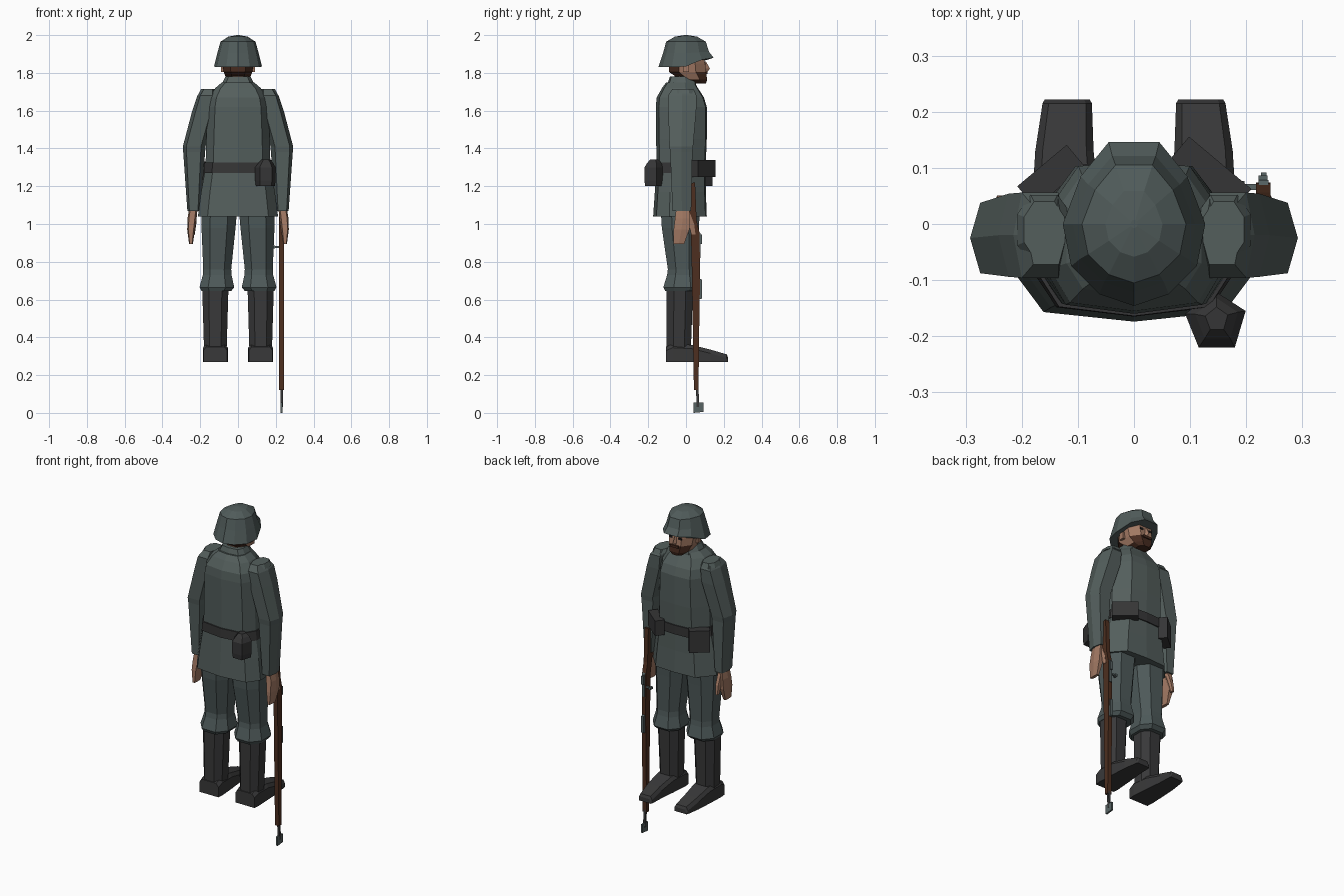
import bpy, bmesh, math
from mathutils import Vector


def material(name, r, g, b):
    m = bpy.data.materials.new(name)
    m.diffuse_color = (r, g, b, 1)
    return m


CLOTH = material("jacket cloth", 0.088, 0.113, 0.108)
TROUSER = material("trouser cloth", 0.075, 0.100, 0.100)
HELMET = material("helmet paint", 0.080, 0.105, 0.102)
BOOT = material("boot leather", 0.040, 0.040, 0.041)
LEATHER = material("belt leather", 0.036, 0.036, 0.037)
SKIN = material("skin", 0.36, 0.19, 0.125)
HAIR = material("hair", 0.062, 0.024, 0.014)
WOOD = material("wood", 0.075, 0.028, 0.014)
METAL = material("metal", 0.095, 0.125, 0.125)
DARK = material("dark eye", 0.012, 0.010, 0.010)


def loft(name, rings, mats, rule=None):
    """Skin rings of points with quads, cap both ends; rule picks a material per face."""
    bm = bmesh.new()
    loops = [[bm.verts.new(p) for p in r] for r in rings]
    n = len(loops[0])
    for a, b in zip(loops, loops[1:]):
        for i in range(n):
            j = (i + 1) % n
            bm.faces.new((a[i], a[j], b[j], b[i]))
    bm.faces.new(loops[0])
    bm.faces.new(loops[-1])
    bmesh.ops.recalc_face_normals(bm, faces=bm.faces)
    if rule:
        for f in bm.faces:
            f.material_index = rule(f.calc_center_median())
    me = bpy.data.meshes.new(name)
    bm.to_mesh(me)
    bm.free()
    ob = bpy.data.objects.new(name, me)
    bpy.context.collection.objects.link(ob)
    for m in (mats if isinstance(mats, list) else [mats]):
        me.materials.append(m)
    return ob


def sections(shape, rows, s=1):
    """Scale a unit outline to each (z, cx, cy, rx, ry); s mirrors x."""
    return [[(s * (cx + u * rx), cy + v * ry, z) for u, v in shape] for z, cx, cy, rx, ry in rows]


def slab(name, outline, x0, x1, mat):
    """Side outline of (y, z) points given thickness along x."""
    return loft(name, [[(x, y, z) for y, z in outline] for x in (x0, x1)], mat)


def mirrored(half):
    return half + [(-u, v) for u, v in reversed(half) if u > 0]


def box(name, x, y, z, sx, sy, sz, angle, mat):
    ob = slab(name, [(-sy / 2, -sz / 2), (sy / 2, -sz / 2), (sy / 2, sz / 2), (-sy / 2, sz / 2)],
              -sx / 2, sx / 2, mat)
    ob.location = (x, y, z)
    ob.rotation_euler.z = math.radians(angle)
    return ob


BODY = mirrored([(0, -1), (0.76, -0.88), (1, -0.4), (1, 0.3), (0.62, 0.95), (0, 1)])
BODY = [p for p in BODY]
HEX = [(1, 0), (0.7, 0.95), (-0.6, 0.95), (-1, 0), (-0.6, -0.95), (0.7, -0.95)]
OCT = [(1, 0.45), (0.5, 1), (-0.5, 1), (-1, 0.45), (-1, -0.45), (-0.5, -1), (0.5, -1), (1, -0.45)]

# jacket, belt and collar
loft("jacket", sections(BODY, [
    (1.04, 0, -0.032, 0.212, 0.142), (1.17, 0, -0.030, 0.195, 0.135), (1.30, 0, -0.026, 0.172, 0.130),
    (1.45, 0, -0.024, 0.168, 0.134), (1.62, 0, -0.025, 0.160, 0.135), (1.67, 0, -0.030, 0.150, 0.125),
    (1.72, 0, -0.032, 0.120, 0.095), (1.75, 0, -0.030, 0.085, 0.075)]), CLOTH)
loft("belt", sections(BODY, [(1.27, 0, -0.027, 0.182, 0.138), (1.325, 0, -0.026, 0.176, 0.138)]), LEATHER)
loft("collar", sections(BODY, [(1.71, 0, -0.025, 0.092, 0.080), (1.745, 0, -0.022, 0.084, 0.075),
                               (1.78, 0, -0.025, 0.066, 0.060)]), CLOTH)

# limbs, mirrored left and right
for s, side in ((-1, "left"), (1, "right")):
    loft(side + "_sleeve", sections(HEX, [
        (1.715, 0.155, -0.02, 0.035, 0.055), (1.68, 0.165, -0.02, 0.050, 0.080),
        (1.60, 0.180, -0.02, 0.062, 0.078), (1.41, 0.232, -0.025, 0.060, 0.066),
        (1.38, 0.232, -0.025, 0.058, 0.062), (1.07, 0.233, -0.022, 0.035, 0.052)], s), CLOTH)
    # shoulder strap
    loft(side + "_shoulder_strap", sections(OCT, [
        (1.69, 0.160, -0.01, 0.048, 0.062), (1.715, 0.160, -0.01, 0.036, 0.050)], s), CLOTH)
    loft(side + "_hand", sections(HEX, [
        (1.10, 0.234, -0.018, 0.022, 0.034), (1.03, 0.243, -0.018, 0.024, 0.042),
        (0.97, 0.248, -0.024, 0.021, 0.044), (0.895, 0.249, -0.038, 0.010, 0.030)], s), SKIN)
    loft(side + "_thumb", sections(HEX, [
        (1.06, 0.235, 0.005, 0.015, 0.016), (1.00, 0.235, 0.028, 0.014, 0.016),
        (0.945, 0.238, 0.040, 0.009, 0.011)], s), SKIN)
    loft(side + "_trouser_leg", sections(OCT, [
        (1.10, 0.098, -0.030, 0.095, 0.105), (0.98, 0.103, -0.030, 0.090, 0.098),
        (0.76, 0.110, -0.018, 0.074, 0.078), (0.73, 0.110, -0.018, 0.076, 0.082),
        (0.665, 0.112, -0.020, 0.092, 0.100), (0.645, 0.114, -0.025, 0.078, 0.085)], s), TROUSER)
    loft(side + "_boot_shaft", sections(OCT, [
        (0.68, 0.120, -0.032, 0.070, 0.070), (0.34, 0.120, -0.038, 0.060, 0.064)], s), BOOT)
    foot = [(-0.105, 0.120, 0.063, 0.35), (-0.07, 0.120, 0.066, 0.365), (0.03, 0.122, 0.060, 0.36),
            (0.13, 0.124, 0.052, 0.335), (0.215, 0.119, 0.044, 0.31), (0.222, 0.119, 0.040, 0.295)]
    loft(side + "_foot", [[(s * (x - w), y, 0.27), (s * (x + w), y, 0.27), (s * (x + w), y, h - 0.02),
                           (s * (x + 0.75 * w), y, h), (s * (x - 0.75 * w), y, h),
                           (s * (x - w), y, h - 0.02)] for y, x, w, h in foot], BOOT)


# head: hair behind, beard on the lower front, skin elsewhere
def head_colour(c):
    if c.y < -0.025:
        return 1
    return 1 if c.z < 1.80 and c.y > 0.035 else 0


loft("neck", sections(OCT, [(1.70, 0, -0.02, 0.052, 0.050), (1.82, 0, -0.005, 0.052, 0.050)]), SKIN)
loft("head", sections(OCT, [
    (1.745, 0, 0.072, 0.034, 0.034), (1.765, 0, 0.040, 0.060, 0.072), (1.805, 0, 0.008, 0.076, 0.098),
    (1.85, 0, 0.005, 0.082, 0.096), (1.93, 0, 0.000, 0.076, 0.085)]), [SKIN, HAIR], head_colour)
loft("nose", sections([(-1, -1), (1, -1), (0, 1)], [
    (1.808, 0, 0.105, 0.016, 0.010), (1.822, 0, 0.112, 0.015, 0.015), (1.86, 0, 0.098, 0.009, 0.008)]), SKIN)
for s in (-1, 1):
    box("eye", s * 0.03, 0.101, 1.848, 0.024, 0.006, 0.012, 0, DARK)
    box("ear", s * 0.083, 0.0, 1.825, 0.014, 0.03, 0.04, 0, SKIN)
box("moustache", 0, 0.108, 1.800, 0.055, 0.014, 0.014, 0, HAIR)

# helmet: flared rim that rises toward the face, low faceted dome
RIM = mirrored([(0, -0.146), (0.062, -0.125), (0.112, -0.075), (0.127, 0.0), (0.095, 0.085), (0.045, 0.146)])
RIM = RIM[:]


def rim_height(y):
    return 1.83 + 0.05 * max(0, min(1, (y + 0.01) / 0.12))


helmet = [[(x, y, rim_height(y)) for x, y in RIM]]
for k, ky, z, lift in ((0.86, 0.83, 1.905, 0.1), (0.73, 0.72, 1.965, 0.0), (0.40, 0.40, 1.992, 0.0),
                       (0.05, 0.05, 2.0, 0.0)):
    helmet.append([(x * k, y * ky, z + lift * max(0, y) * 0.5) for x, y in RIM])
loft("helmet", helmet, HELMET)

# belt pouches: five-sided flask case behind, two ammunition pouches in front
PENT = [(0.0, 1), (1, 0.3), (0.64, -1), (-0.55, -1), (-1, 0.2)]
loft("rear_case", sections(PENT, [
    (1.20, 0.145, -0.170, 0.050, 0.046), (1.23, 0.145, -0.170, 0.054, 0.050),
    (1.30, 0.145, -0.170, 0.054, 0.050), (1.325, 0.147, -0.168, 0.038, 0.036),
    (1.342, 0.147, -0.168, 0.020, 0.020)]), LEATHER)
box("right_front_pouch", 0.136, 0.088, 1.295, 0.145, 0.055, 0.09, -40, LEATHER)
box("left_front_pouch", -0.148, 0.085, 1.265, 0.115, 0.05, 0.13, 40, LEATHER)

# rifle carried muzzle down at the right side
slab("rifle_stock", [(-0.025, 1.21), (0.048, 1.22), (0.056, 1.02), (0.072, 0.95), (0.074, 0.70), (0.070, 0.45),
                     (0.066, 0.12), (0.042, 0.12), (0.036, 0.45), (0.030, 0.80), (0.026, 0.95), (0.014, 1.02)],
     0.217, 0.243, WOOD)
slab("receiver", [(0.045, 0.99), (0.078, 0.95), (0.078, 0.82), (0.045, 0.82)], 0.222, 0.240, METAL)
slab("rear_sight", [(0.066, 0.945), (0.086, 0.945), (0.086, 0.895), (0.066, 0.895)], 0.222, 0.238, METAL)
slab("magazine", [(0.060, 0.715), (0.086, 0.705), (0.086, 0.605), (0.060, 0.60)], 0.222, 0.238, METAL)
slab("barrel", [(0.052, 0.14), (0.066, 0.14), (0.070, 0.03), (0.057, 0.03)], 0.224, 0.237, BOOT)
slab("front_sight", [(0.040, 0.0), (0.092, 0.005), (0.092, 0.055), (0.040, 0.055)], 0.226, 0.236, METAL)
box("bolt_handle", 0.205, 0.066, 0.878, 0.035, 0.010, 0.010, 0, METAL)
box("bolt_knob", 0.190, 0.066, 0.878, 0.014, 0.022, 0.014, 0, METAL)
